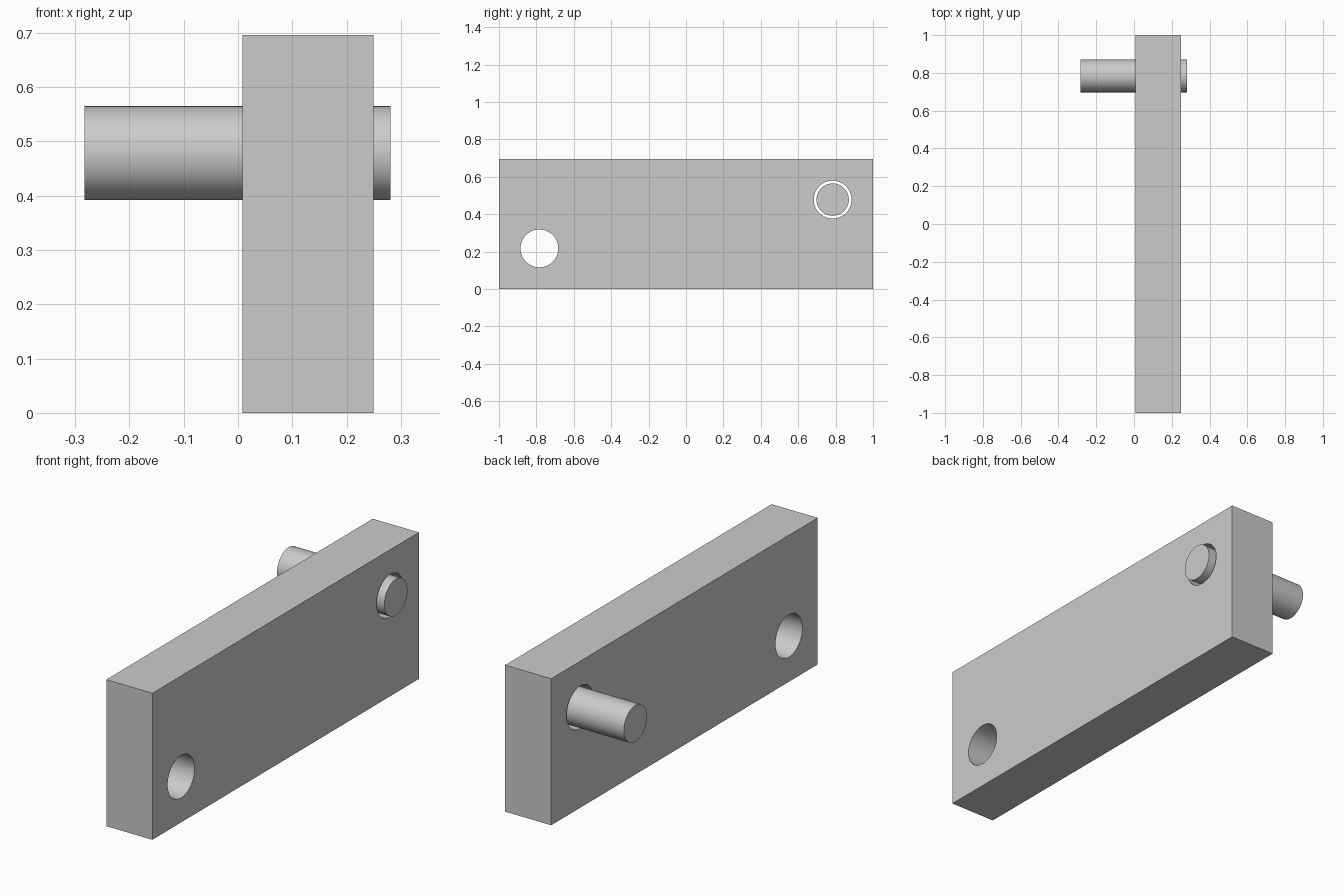
import bpy
import math

cube = bpy.data.objects.get("Cube")
if cube:
    bpy.data.objects.remove(cube, do_unlink=True)

# Single flat grey
grey = bpy.data.materials.new("plain grey")
grey.use_nodes = True
colour = (0.6, 0.6, 0.6, 1)
grey.diffuse_color = colour
grey.node_tree.nodes["Principled BSDF"].inputs["Base Color"].default_value = colour

X0, X1 = 0.008, 0.25       # bar thickness range
HEIGHT = 0.696
HOLE_Y, HOLE_Z = 0.784, 0.2175


def rod(name, x0, x1, y, z, radius):
    """Cylinder lying along x."""
    bpy.ops.mesh.primitive_cylinder_add(
        vertices=64, radius=radius, depth=x1 - x0,
        location=((x0 + x1) / 2, y, z), rotation=(0, math.pi / 2, 0))
    obj = bpy.context.object
    obj.name = name
    obj.data.materials.append(grey)
    return obj


def smooth(obj):
    bpy.ops.object.select_all(action="DESELECT")
    obj.select_set(True)
    bpy.context.view_layer.objects.active = obj
    bpy.ops.object.shade_smooth_by_angle(angle=math.radians(30))


# Rectangular bar
bpy.ops.mesh.primitive_cube_add(size=1, location=((X0 + X1) / 2, 0, HEIGHT / 2))
bar = bpy.context.object
bar.name = "bar"
bar.scale = (X1 - X0, 2, HEIGHT)
bpy.ops.object.transform_apply(location=False, rotation=False, scale=True)
bar.data.materials.append(grey)

# Two through holes, diagonally opposite
for side in (-1, 1):
    z = HEIGHT / 2 + side * (HEIGHT / 2 - HOLE_Z)
    cutter = rod("hole_cutter", X0 - 0.1, X1 + 0.1, side * HOLE_Y, z, 0.101)
    cutter.hide_render = True
    cut = bar.modifiers.new("hole", "BOOLEAN")
    cut.operation = "DIFFERENCE"
    cut.solver = "EXACT"
    cut.object = cutter
    bpy.context.view_layer.objects.active = bar
    bpy.ops.object.modifier_apply(modifier=cut.name)
    bpy.data.objects.remove(cutter, do_unlink=True)
smooth(bar)

# Loose pin through the upper rear hole
pin = rod("pin", -0.283, 0.281, HOLE_Y, HEIGHT - HOLE_Z, 0.0865)
smooth(pin)
